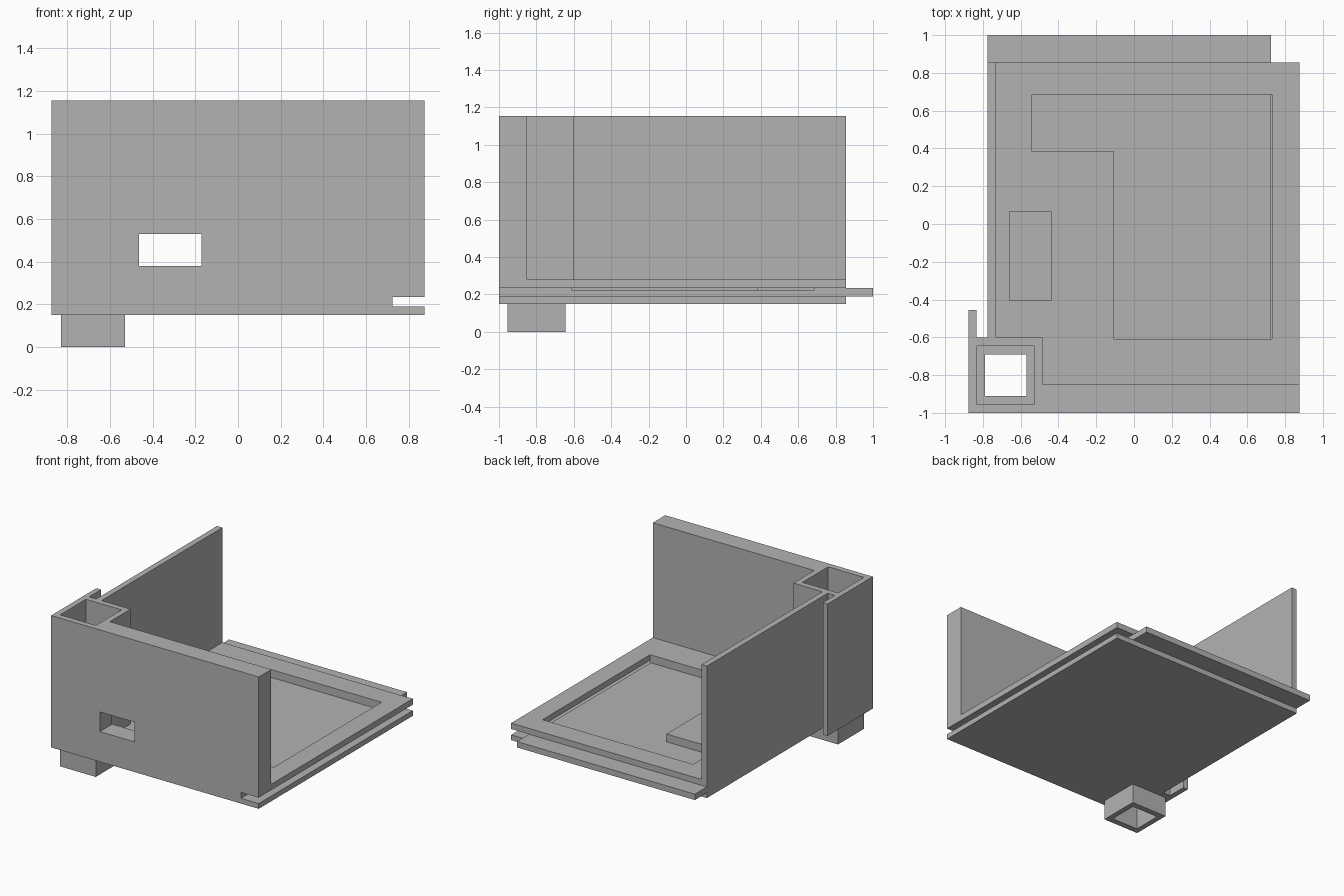
import bpy
import bmesh

cube = bpy.data.objects.get("Cube")
if cube:
    bpy.data.objects.remove(cube, do_unlink=True)

# One plain grey material
grey = bpy.data.materials.new("plain_grey")
grey.use_nodes = True
colour = (0.45, 0.45, 0.45, 1)
grey.diffuse_color = colour
bsdf = next(n for n in grey.node_tree.nodes if n.type == "BSDF_PRINCIPLED")
bsdf.inputs["Base Color"].default_value = colour


def prism(name, outline, z0, z1):
    """Extrude a flat outline between two heights."""
    bm = bmesh.new()
    face = bm.faces.new([bm.verts.new((x, y, z0)) for x, y in outline])
    made = bmesh.ops.extrude_face_region(bm, geom=[face])["geom"]
    top = [v for v in made if isinstance(v, bmesh.types.BMVert)]
    bmesh.ops.translate(bm, verts=top, vec=(0, 0, z1 - z0))
    bmesh.ops.recalc_face_normals(bm, faces=bm.faces)
    mesh = bpy.data.meshes.new(name)
    bm.to_mesh(mesh)
    bm.free()
    mesh.materials.append(grey)
    obj = bpy.data.objects.new(name, mesh)
    bpy.context.collection.objects.link(obj)
    return obj


def box(name, x0, x1, y0, y1, z0, z1):
    return prism(name, [(x0, y0), (x1, y0), (x1, y1), (x0, y1)], z0, z1)


def combine(body, parts, operation):
    """Apply each part to the body with a boolean, then drop the part."""
    for part in parts:
        part.hide_render = True
        mod = body.modifiers.new(part.name, "BOOLEAN")
        mod.operation = operation
        mod.solver = "EXACT"
        mod.object = part
        bpy.context.view_layer.objects.active = body
        bpy.ops.object.modifier_apply(modifier=mod.name)
        bpy.data.objects.remove(part, do_unlink=True)


BOTTOM, FLOOR, TOP = 0.15, 0.28, 1.155
LEFT, RIGHT, BACK = -0.775, 0.875, 0.855

# Base slab, walls, corner tower, guide fin and foot form one body
body = box("enclosure_body", LEFT, RIGHT, -1, BACK, BOTTOM, FLOOR)
combine(body, [
    box("front_wall", -0.875, RIGHT, -1, -0.85, BOTTOM, TOP),
    box("side_wall", LEFT, -0.73, -0.7, BACK, BOTTOM, TOP),
    box("corner_tower", -0.875, -0.485, -1, -0.6, BOTTOM, TOP),
    box("guide_fin", -0.875, -0.835, -0.7, -0.455, BOTTOM, TOP),
    box("back_tongue", LEFT, 0.725, 0.5, 1, 0.19, 0.235),
    box("peg_foot", -0.83, -0.53, -0.955, -0.645, 0, 0.2),
], "UNION")

# Window, side groove, floor recesses and the bore through tower and foot
recess = [(-0.54, 0.685), (0.73, 0.685), (0.73, -0.61),
          (-0.105, -0.61), (-0.105, 0.385), (-0.54, 0.385)]
combine(body, [
    box("window_cut", -0.465, -0.172, -1.1, -0.8, 0.38, 0.53),
    box("groove_cut", 0.725, 1, -1.1, 0.95, 0.19, 0.235),
    prism("board_recess", recess, 0.22, 0.4),
    box("small_recess", -0.66, -0.44, -0.405, 0.065, 0.22, 0.4),
    box("tower_socket", -0.83, -0.53, -0.955, -0.645, FLOOR, 1.3),
    box("foot_bore", -0.79, -0.57, -0.91, -0.69, -0.1, 0.4),
], "DIFFERENCE")

# Merge leftover coplanar faces
bm = bmesh.new()
bm.from_mesh(body.data)
bmesh.ops.remove_doubles(bm, verts=bm.verts, dist=0.0001)
bmesh.ops.dissolve_limit(bm, angle_limit=0.01, verts=bm.verts, edges=bm.edges)
bm.to_mesh(body.data)
bm.free()
